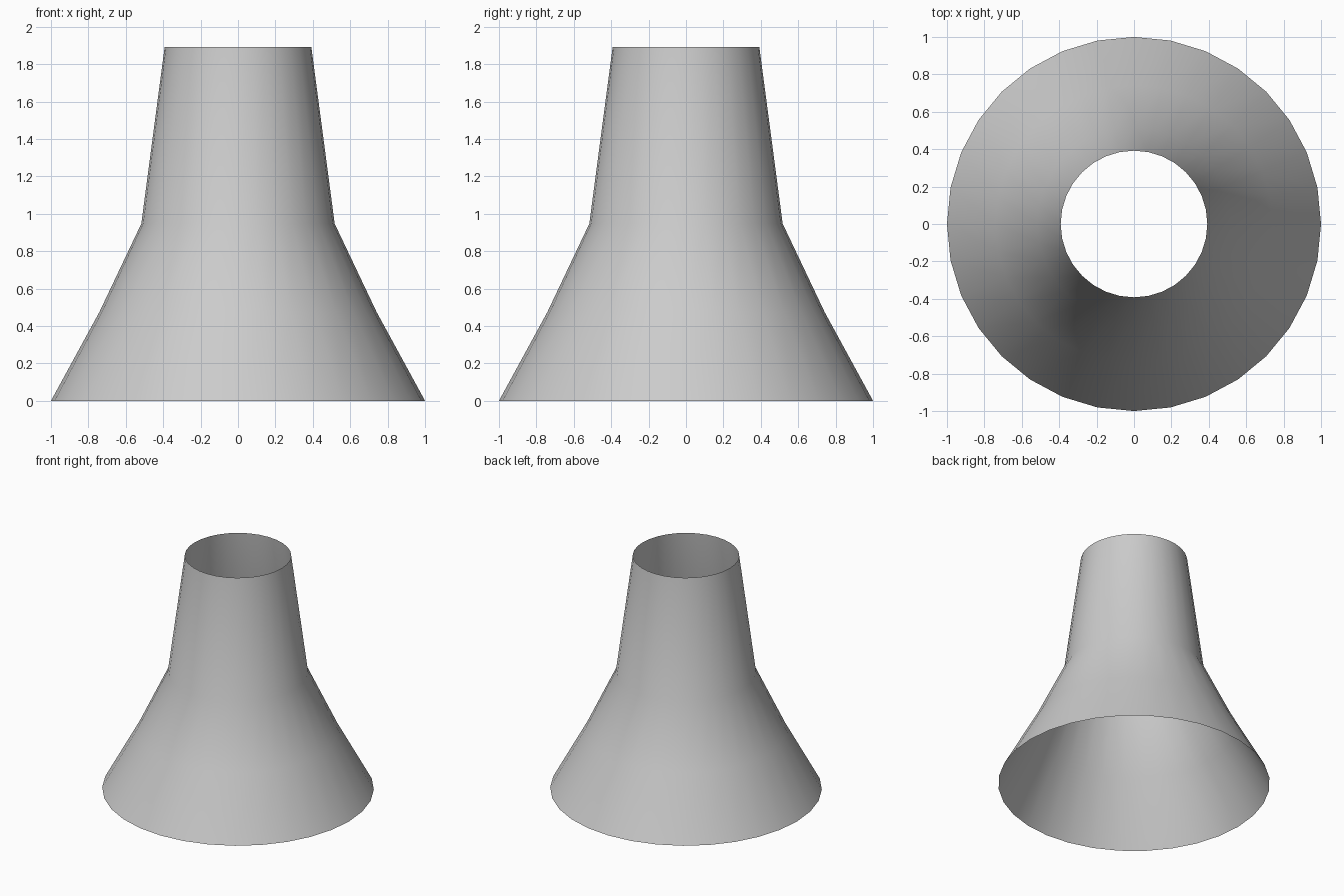
import bpy, bmesh
from math import cos, sin, tau

if "Cube" in bpy.data.objects:
    bpy.data.objects.remove(bpy.data.objects["Cube"])

SIDES = 32
# Flared skirt below, tapered neck above: (radius, height)
PROFILE = [(1.0, 0.0), (0.742, 0.473), (0.517, 0.947), (0.392, 1.893)]

# Open-ended thin shell
bm = bmesh.new()
rings = [[bm.verts.new((r * cos(tau * i / SIDES), r * sin(tau * i / SIDES), z))
          for i in range(SIDES)] for r, z in PROFILE]
for low, high in zip(rings, rings[1:]):
    for i in range(SIDES):
        j = (i + 1) % SIDES
        bm.faces.new((low[i], low[j], high[j], high[i]))

mesh = bpy.data.meshes.new("flared_funnel")
bm.to_mesh(mesh)
bm.free()
mesh.shade_smooth()
bpy.context.collection.objects.link(bpy.data.objects.new("flared_funnel", mesh))
